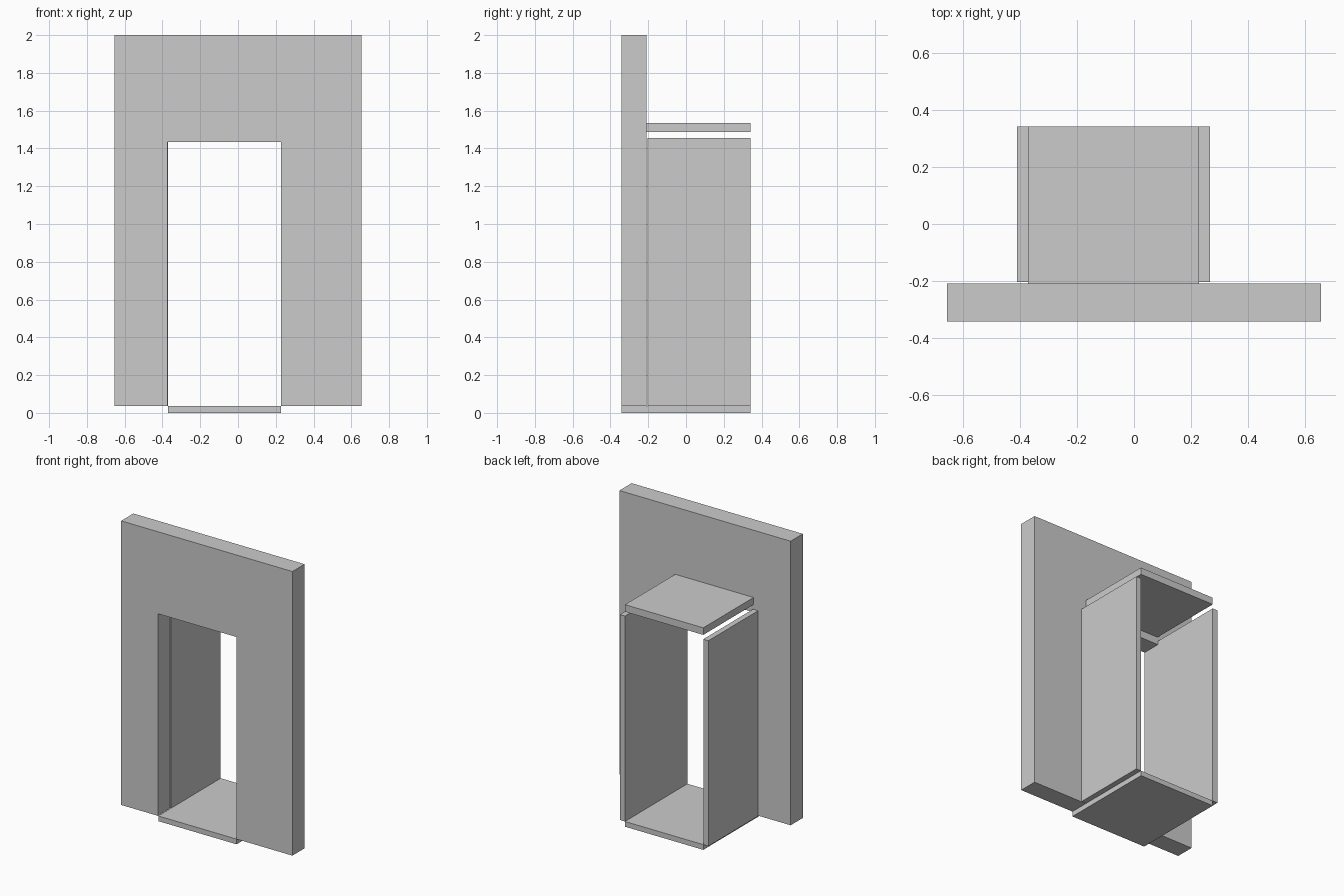
import bpy, bmesh

if "Cube" in bpy.data.objects:
    bpy.data.objects.remove(bpy.data.objects["Cube"])

L, R = -0.371, 0.228          # doorway sides
FRONT, WALL_BACK, BACK = -0.341, -0.208, 0.341
FLOOR_TOP = 0.036


def finish(name, bm):
    bmesh.ops.recalc_face_normals(bm, faces=bm.faces)
    mesh = bpy.data.meshes.new(name)
    bm.to_mesh(mesh)
    bm.free()
    obj = bpy.data.objects.new(name, mesh)
    bpy.context.collection.objects.link(obj)
    return obj


def extrude_profile(name, profile, y0, y1):
    """Extrude an (x, z) outline from y0 to y1."""
    bm = bmesh.new()
    face = bm.faces.new([bm.verts.new((x, y0, z)) for x, z in profile])
    ext = bmesh.ops.extrude_face_region(bm, geom=[face])["geom"]
    verts = [v for v in ext if isinstance(v, bmesh.types.BMVert)]
    bmesh.ops.translate(bm, verts=verts, vec=(0, y1 - y0, 0))
    return finish(name, bm)


def slab(name, x0, x1, y0, y1, z0, z1):
    return extrude_profile(name, [(x0, z0), (x1, z0), (x1, z1), (x0, z1)], y0, y1)


# Front wall with an off-centre doorway
W, HEAD = 0.655, 1.433
extrude_profile("front_wall", [
    (-W, FLOOR_TOP), (L - 0.003, FLOOR_TOP), (L - 0.003, HEAD), (R, HEAD),
    (R, FLOOR_TOP), (W, FLOOR_TOP), (W, 2.0), (-W, 2.0)], FRONT, WALL_BACK)

# Floor running under the doorway, and the raised ceiling
slab("floor", L, R, FRONT, BACK, 0, FLOOR_TOP)
slab("ceiling", L, R, WALL_BACK, BACK, 1.486, 1.535)

# Side walls of the shaft
for name, x0, x1 in (("left_wall", L - 0.039, L), ("right_wall", R, R + 0.038)):
    slab(name, x0, x1, -0.203, BACK, FLOOR_TOP, 1.456)
